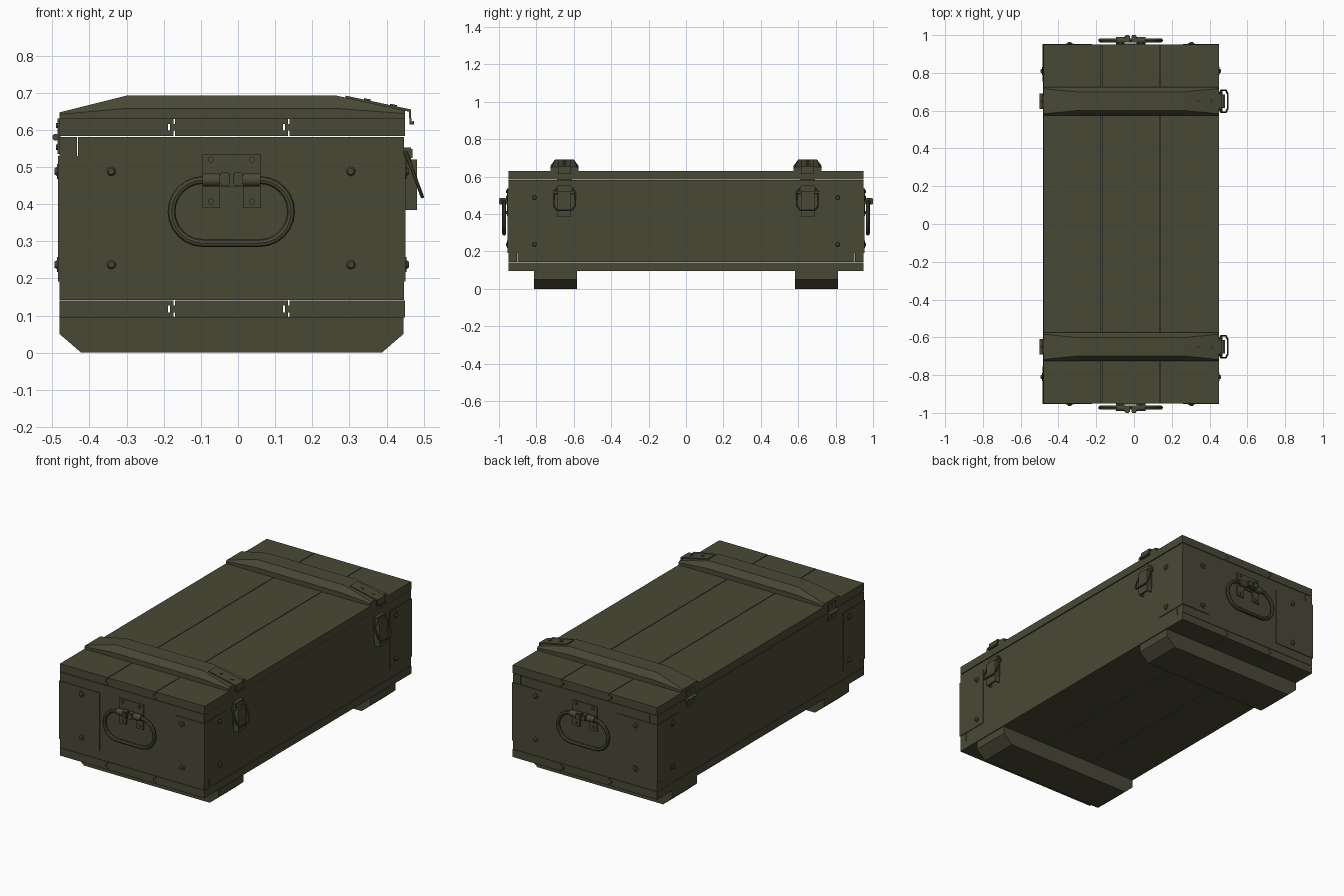
import bpy, bmesh, math
from mathutils import Vector, Matrix

cube = bpy.data.objects.get("Cube")
if cube:
    bpy.data.objects.remove(cube, do_unlink=True)

OLIVE = (0.066, 0.066, 0.037, 1)
olive = bpy.data.materials.new("olive_paint")
olive.use_nodes = True
olive.diffuse_color = OLIVE
bsdf = olive.node_tree.nodes["Principled BSDF"]
bsdf.inputs["Base Color"].default_value = OLIVE
bsdf.inputs["Roughness"].default_value = 0.8


def finish(name, bm, smooth=False):
    bmesh.ops.recalc_face_normals(bm, faces=bm.faces)
    mesh = bpy.data.meshes.new(name)
    bm.to_mesh(mesh)
    bm.free()
    mesh.materials.append(olive)
    ob = bpy.data.objects.new(name, mesh)
    bpy.context.collection.objects.link(ob)
    if smooth:
        bpy.ops.object.select_all(action='DESELECT')
        ob.select_set(True)
        bpy.context.view_layer.objects.active = ob
        bpy.ops.object.shade_smooth_by_angle(angle=math.radians(40))
    return ob


def box(name, x, y, z, bevel=0):
    """Box from (low, high) ranges; y may be given mirrored."""
    bm = bmesh.new()
    bmesh.ops.create_cube(bm, size=1)
    for v in bm.verts:
        v.co = [r[0] if c < 0 else r[1] for c, r in zip(v.co, (x, y, z))]
    if bevel:
        bmesh.ops.bevel(bm, geom=bm.edges[:], offset=bevel, segments=2, affect='EDGES')
    return finish(name, bm)


def extrude_y(name, profile, y0, y1):
    """Extrude an xz outline along y."""
    bm = bmesh.new()
    face = bm.faces.new([bm.verts.new((x, y0, z)) for x, z in profile])
    new = bmesh.ops.extrude_face_region(bm, geom=[face])["geom"]
    bmesh.ops.translate(bm, vec=(0, y1 - y0, 0),
                        verts=[v for v in new if isinstance(v, bmesh.types.BMVert)])
    return finish(name, bm)


def cylinder(name, centre, axis, r, depth, r2=None, sides=16):
    bm = bmesh.new()
    bmesh.ops.create_cone(bm, cap_ends=True, segments=sides, radius1=r,
                          radius2=r if r2 is None else r2, depth=depth)
    rot = Vector(axis).to_track_quat('Z', 'Y').to_matrix().to_4x4()
    bm.transform(Matrix.Translation(centre) @ rot)
    return finish(name, bm, True)


def tube(name, points, r, closed=False):
    """Round rod along a path of points."""
    cu = bpy.data.curves.new(name, 'CURVE')
    cu.dimensions = '3D'
    cu.bevel_depth, cu.bevel_resolution, cu.use_fill_caps = r, 2, True
    sp = cu.splines.new('POLY')
    sp.points.add(len(points) - 1)
    for p, co in zip(sp.points, points):
        p.co = (*co, 1)
    sp.use_cyclic_u = closed
    tmp = bpy.data.objects.new(name + "_path", cu)
    bpy.context.collection.objects.link(tmp)
    bpy.context.view_layer.update()
    mesh = bpy.data.meshes.new_from_object(
        tmp.evaluated_get(bpy.context.evaluated_depsgraph_get()))
    bpy.data.objects.remove(tmp, do_unlink=True)
    bm = bmesh.new()
    bm.from_mesh(mesh)
    bpy.data.meshes.remove(mesh)
    return finish(name, bm, True)


def rivet(name, centre, axis):
    a = Vector(axis)
    c = Vector(centre)
    cylinder(name + "_washer", c + a * 0.001, a, 0.02, 0.003)
    cylinder(name + "_head", c + a * 0.005, a, 0.013, 0.008, 0.008)


X0, X1, END = -0.48, 0.45, 0.95
SEAMS = (-0.172, 0.137)
GAP = 0.002


def planks(name, z0, z1):
    """Three tongue and groove boards."""
    m0, m1 = (z0 + z1) / 2 - 0.009, (z0 + z1) / 2 + 0.009
    edges = [X0, *SEAMS, X1]
    for i in range(3):
        a, b = edges[i] + GAP * (i > 0), edges[i + 1] - GAP * (i < 2)
        pts = [(a, z0), (b, z0)]
        if i < 2:
            pts += [(b, m0), (b - 0.014, m0), (b - 0.014, m1), (b, m1)]
        pts += [(b, z1), (a, z1)]
        if i > 0:
            pts += [(a, m1), (a - 0.013, m1), (a - 0.013, m0), (a, m0)]
        extrude_y(f"{name}_{i + 1}", pts, -END, END)


planks("lid_board", 0.584, 0.63)
planks("floor_board", 0.095, 0.14)

# Walls with finger joints at the corners
T = 0.047
for k, (z0, z1) in enumerate(((0.142, 0.36), (0.36, 0.581))):
    long_side = k == 1
    ye = END if long_side else END - T - GAP
    for side, x in (("right", (X0 - 0.001, X0 + T)), ("left", (X1 - T - 0.004, X1 - 0.003))):
        box(f"{side}_wall_{k}", x, (-ye, ye), (z0, z1))
    inset = T + GAP if long_side else 0
    for sy, side in ((-1, "front"), (1, "back")):
        box(f"{side}_wall_{k}", (X0 + inset, X1 - inset - 0.003),
            sorted((sy * END, sy * (END - T))), (z0, z1))


def strap(name, yc):
    """Lid batten: sloping ends and chamfered long edges."""
    bm = bmesh.new()
    rings = []
    for x, top, inset in ((X0, 0.647, 0.008), (-0.30, 0.692, 0.026),
                          (0.265, 0.692, 0.026), (X1, 0.652, 0.008)):
        shoulder = 0.642 + (top - 0.647) * 0.35
        half = [(0.075, 0.629), (0.075, shoulder), (0.075 - inset, top)]
        ring = half + [(-y, z) for y, z in reversed(half)]
        rings.append([bm.verts.new((x, yc + y, z)) for y, z in ring])
    for a, b in zip(rings, rings[1:]):
        for i in range(6):
            j = (i + 1) % 6
            bm.faces.new((a[i], a[j], b[j], b[i]))
    bm.faces.new(rings[0])
    bm.faces.new(rings[-1])
    finish(name, bm)


for sy, end in ((-1, "front"), (1, "back")):
    def ys(a, b):
        return sorted((sy * a, sy * b))

    # Foot with chamfered ends
    extrude_y(f"{end}_foot", [(X0, 0.096), (X0, 0.05), (-0.422, 0), (0.387, 0),
                              (X1 - 0.005, 0.05), (X1 - 0.005, 0.096)], *ys(0.583, 0.813))
    strap(f"{end}_lid_batten", sy * 0.65)

    # Corner plates and rivets on the end and the long sides
    for side, xa, xb, xr, xo, d in (("right", -0.485, -0.223, -0.341, -0.481, -1),
                                    ("left", 0.26, 0.451, 0.304, 0.447, 1)):
        box(f"{end}_{side}_end_plate", (xa, xb), ys(END, END + 0.004), (0.192, 0.53))
        box(f"{end}_{side}_side_plate", sorted((xo, xo + d * 0.004)),
            ys(0.755, END + 0.004), (0.192, 0.53))
        for z in (0.237, 0.488):
            rivet(f"{end}_{side}_end_rivet", (xr, sy * 0.954, z), (0, sy, 0))
            rivet(f"{end}_{side}_side_rivet", (xo + d * 0.004, sy * 0.81, z), (d, 0, 0))

    # Carrying handle: bracket, clips and oval ring
    hx, hz, rad, reach = -0.018, 0.38, 0.085, 0.076
    box(f"{end}_bracket", (-0.096, 0.06), ys(END, 0.956), (0.447, 0.535))
    for x0, x1 in ((-0.096, -0.05), (0.014, 0.06)):
        box(f"{end}_bracket_leg", (x0, x1), ys(END, 0.957), (0.39, 0.46))
        cylinder(f"{end}_handle_clip", ((x0 + x1) / 2, sy * 0.972, 0.465), (1, 0, 0), 0.018, x1 - x0)
        for z in (0.407, 0.52):
            cylinder(f"{end}_bracket_rivet", ((x0 + x1) / 2, sy * 0.959, z), (0, sy, 0), 0.008, 0.007)
    for x0, x1 in ((-0.05, -0.022), (-0.014, 0.014)):
        box(f"{end}_handle_stop", (x0, x1), ys(0.96, 1.0), (0.45, 0.485), 0.004)
    path = [(hx - 0.01, sy * 0.972, hz + rad)]
    for cx, start in ((hx - reach, 90), (hx + reach, 270)):
        for i in range(13):
            t = math.radians(start + i * 15)
            path.append((cx + rad * math.cos(t), sy * 0.972, hz + rad * math.sin(t)))
    path.append((hx + 0.01, sy * 0.972, hz + rad))
    tube(f"{end}_handle", path, 0.0105)

    # Hinge on the right side
    yc = sy * 0.65
    span = (yc - 0.035, yc + 0.035)
    box(f"{end}_hinge_lower_leaf", (-0.486, -0.48), span, (0.535, 0.58))
    box(f"{end}_hinge_upper_leaf", (-0.486, -0.478), span, (0.58, 0.63))
    cylinder(f"{end}_hinge_pin", (-0.491, yc, 0.58), (0, 1, 0), 0.009, 0.08)
    for z in (0.553, 0.612):
        cylinder(f"{end}_hinge_rivet", (-0.487, yc, z), (1, 0, 0), 0.007, 0.006)

    # Catch on the sloping batten end
    hasp = [(0.29, 0.686), (0.46, 0.649), (0.462, 0.615), (0.474, 0.615), (0.474, 0.624),
            (0.467, 0.622), (0.465, 0.655), (0.29, 0.692)]
    extrude_y(f"{end}_catch", hasp, yc - 0.035, yc + 0.035)
    for x, z in ((0.348, 0.679), (0.418, 0.664)):
        cylinder(f"{end}_catch_rivet", (x, yc, z), (0.21, 0, 1), 0.009, 0.009)

    # Latch lever with side cheeks, pivot and wire loop
    box(f"{end}_latch_base", (0.446, 0.453), (yc - 0.038, yc + 0.038), (0.42, 0.552))
    box(f"{end}_latch_head", (0.446, 0.47), (yc - 0.04, yc + 0.04), (0.52, 0.552), 0.004)
    box(f"{end}_latch_lever", (0.472, 0.482), (yc - 0.036, yc + 0.036), (0.384, 0.52))
    for s in (-1, 1):
        cheek = sorted((yc + s * 0.036, yc + s * 0.03))
        box(f"{end}_latch_cheek", (0.45, 0.475), cheek, (0.384, 0.52))
    cylinder(f"{end}_latch_pivot", (0.46, yc, 0.515), (0, 1, 0), 0.008, 0.11)
    outline = [(0.04, 0.538), (0.058, 0.515), (0.058, 0.445), (0.04, 0.42)]
    outline += [(-y, z) for y, z in reversed(outline)]
    tube(f"{end}_latch_loop",
         [(0.496 - (z - 0.42) * 0.37, yc + y, z) for y, z in outline], 0.005, True)
